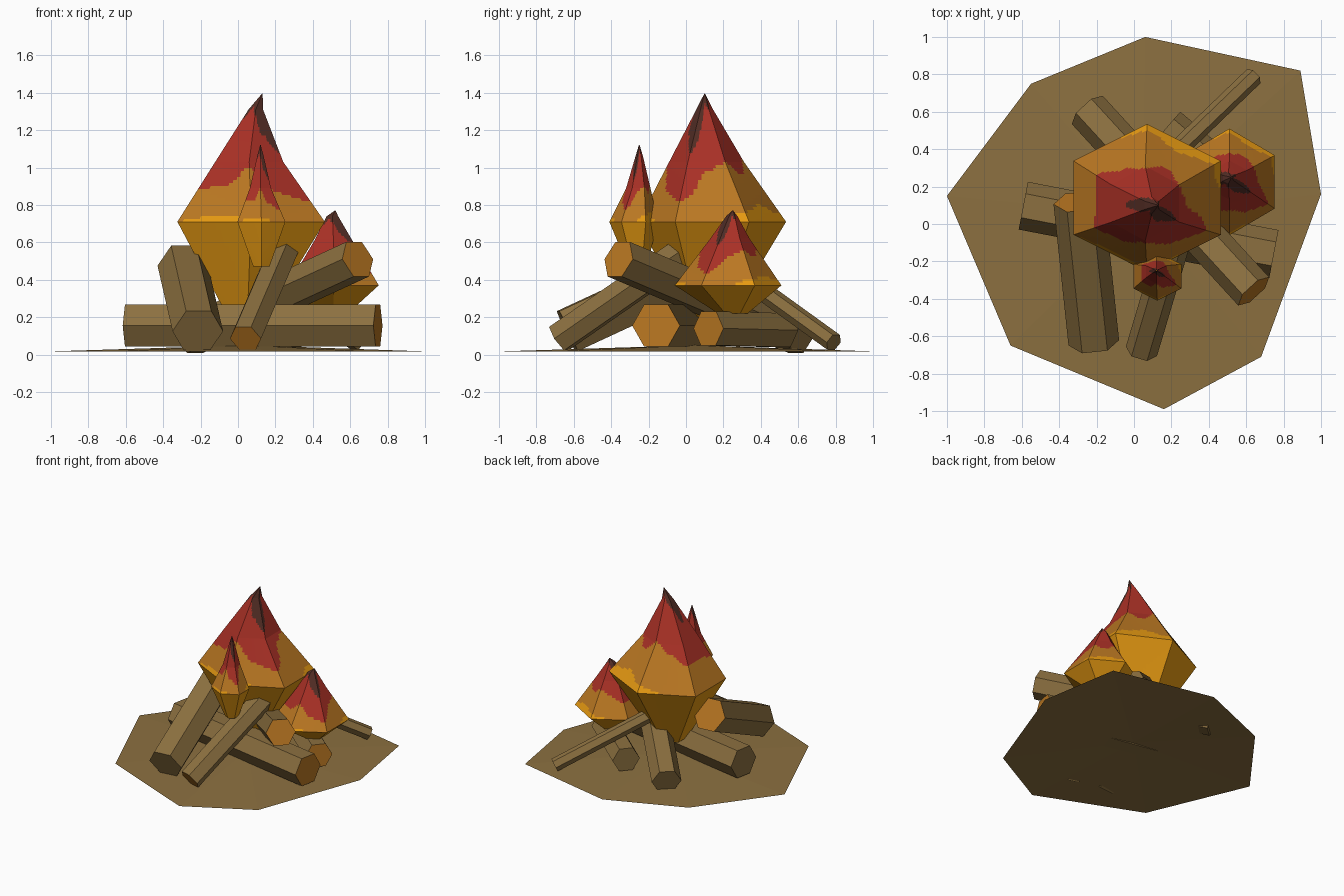
import bpy
import math
from mathutils import Vector

if "Cube" in bpy.data.objects:
    bpy.data.objects.remove(bpy.data.objects["Cube"])


def material(name, rgb):
    m = bpy.data.materials.new(name)
    m.diffuse_color = (*rgb, 1)
    m.use_nodes = True
    m.node_tree.nodes["Principled BSDF"].inputs["Base Color"].default_value = m.diffuse_color
    return m


BROWN = material("brown wood", (0.262, 0.162, 0.051))
ORANGE = material("orange", (0.497, 0.188, 0.016))
YELLOW = material("golden yellow", (0.80, 0.325, 0.006))
RED = material("deep red", (0.402, 0.030, 0.019))
CHAR = material("dark tip", (0.084, 0.026, 0.018))


def make(name, verts, faces, mats, indices=None):
    me = bpy.data.meshes.new(name)
    me.from_pydata(verts, [], faces)
    for m in mats:
        me.materials.append(m)
    if indices:
        me.polygons.foreach_set("material_index", indices)
    me.update()
    ob = bpy.data.objects.new(name, me)
    bpy.context.collection.objects.link(ob)
    return ob


# Ground patch: a shallow eight-sided dome
rim = [(0.06, 1.0), (-0.55, 0.75), (-1.0, 0.15), (-0.66, -0.65),
       (0.16, -0.99), (0.68, -0.71), (1.0, 0.16), (0.89, 0.82)]
make("ground_patch", [(x, y, 0.017) for x, y in rim] + [(0.05, 0.05, 0.05)],
     [(i, (i + 1) % 8, 8) for i in range(8)], [BROWN])


# Logs: six-sided prisms from a to b, with the cut end at b in orange
def log(name, a, b, r, b_cap=1):
    a, b = Vector(a), Vector(b)
    d = (b - a).normalized()
    side = d.cross(Vector((0, 0, 1))).normalized()
    up = side.cross(d)
    verts = []
    for end in (a, b):
        for i in range(6):
            t = math.tau * i / 6
            verts.append(end + r * (math.cos(t) * side + math.sin(t) * up))
    # side x up = -d, so increasing angle runs clockwise seen from b
    faces = [((i + 1) % 6, i, i + 6, (i + 1) % 6 + 6) for i in range(6)]
    faces += [tuple(range(6)), tuple(range(11, 5, -1))]
    make(name, verts, faces, [BROWN, ORANGE], [0] * 7 + [b_cap])


log("log_lying_across", (-0.592, 0.098, 0.155), (0.748, -0.16, 0.155), 0.13)
log("log_rising_right", (-0.25, 0.61, 0.10), (0.64, -0.36, 0.51), 0.112)
log("log_leaning_left", (-0.215, -0.635, 0.125), (-0.295, 0.12, 0.475), 0.136)
log("log_lying_back", (0.18, 0.52, 0.13), (0.65, 0.12, 0.14), 0.105)
log("log_leaning_front", (0.24, -0.01, 0.55), (0.04, -0.68, 0.085), 0.087)
log("log_leaning_back", (0.10, 0.27, 0.44), (0.64, 0.79, 0.065), 0.052, 0)

# Wavy colour borders, one value per 30 degrees: share of height above the waist
RED_EDGE = [.40, .46, .37, .48, .38, .27, .28, .26, .28, .42, .23, .16]
CHAR_EDGE = [.92, .88, .95, .92, .85, .80, .64, .80, .90, .84, .68, .54]
YELLOW_EDGE = [0, .08, .13, .06, 0, 0, 0, .01, .05, .05, .01, 0]


def border(table, angle):
    k = angle / math.tau * 12
    i = math.floor(k)
    f = (1 - math.cos(math.pi * (k - i))) / 2
    return table[i % 12] * (1 - f) + table[(i + 1) % 12] * f


# Flames: six-sided, rings are (x, y, z, radius x, radius y), bottom to tip
def flame(name, rings, waist, cols=14, step=0.016):
    top = rings[-1][2]
    rows = []
    for p, q in zip(rings, rings[1:]):
        n = max(2, round((q[2] - p[2]) / step))
        rows += [[u + (v - u) * k / n for u, v in zip(p, q)] for k in range(n)]
    rows.append(rings[-1])
    w = 6 * cols
    corners = [(math.cos(math.radians(90 + 60 * i)),
                math.sin(math.radians(90 + 60 * i))) for i in range(7)]
    outline = []
    for i in range(6):
        (x0, y0), (x1, y1) = corners[i], corners[i + 1]
        outline += [(x0 + (x1 - x0) * k / cols, y0 + (y1 - y0) * k / cols)
                    for k in range(cols)]
    verts = [(cx + rx * x, cy + ry * y, z)
             for cx, cy, z, rx, ry in rows for x, y in outline]
    faces, idx = [], []
    for j in range(len(rows) - 1):
        u = ((rows[j][2] + rows[j + 1][2]) / 2 - waist) / (top - waist)
        for i in range(w):
            k = (i + 1) % w
            faces.append((j * w + i, j * w + k, (j + 1) * w + k, (j + 1) * w + i))
            x, y = outline[i]
            a = math.atan2(y, x) + math.pi / w
            if u < border(YELLOW_EDGE, a):
                idx.append(0)
            elif u < border(RED_EDGE, a):
                idx.append(1)
            elif u < border(CHAR_EDGE, a):
                idx.append(2)
            else:
                idx.append(3)
    faces.append(tuple(range(w - 1, -1, -1)))
    idx.append(0)
    make(name, verts, faces, [YELLOW, ORANGE, RED, CHAR], idx)


flame("main_flame", [
    (0.05, 0.12, 0.20, 0.12, 0.11), (0.07, 0.14, 0.71, 0.455, 0.395),
    (0.06, 0.11, 1.03, 0.21, 0.20), (0.095, 0.10, 1.31, 0.045, 0.045),
    (0.13, 0.10, 1.395, 0.002, 0.002)], 0.71)
flame("right_flame", [
    (0.51, 0.25, 0.22, 0.09, 0.08), (0.51, 0.225, 0.37, 0.28, 0.285),
    (0.51, 0.235, 0.62, 0.11, 0.105), (0.505, 0.245, 0.74, 0.035, 0.03),
    (0.52, 0.25, 0.77, 0.002, 0.002)], 0.37)
flame("front_flame", [
    (0.125, -0.26, 0.47, 0.05, 0.05), (0.125, -0.28, 0.71, 0.148, 0.13),
    (0.12, -0.255, 0.89, 0.065, 0.065), (0.12, -0.25, 1.06, 0.02, 0.02),
    (0.12, -0.25, 1.12, 0.002, 0.002)], 0.71)
